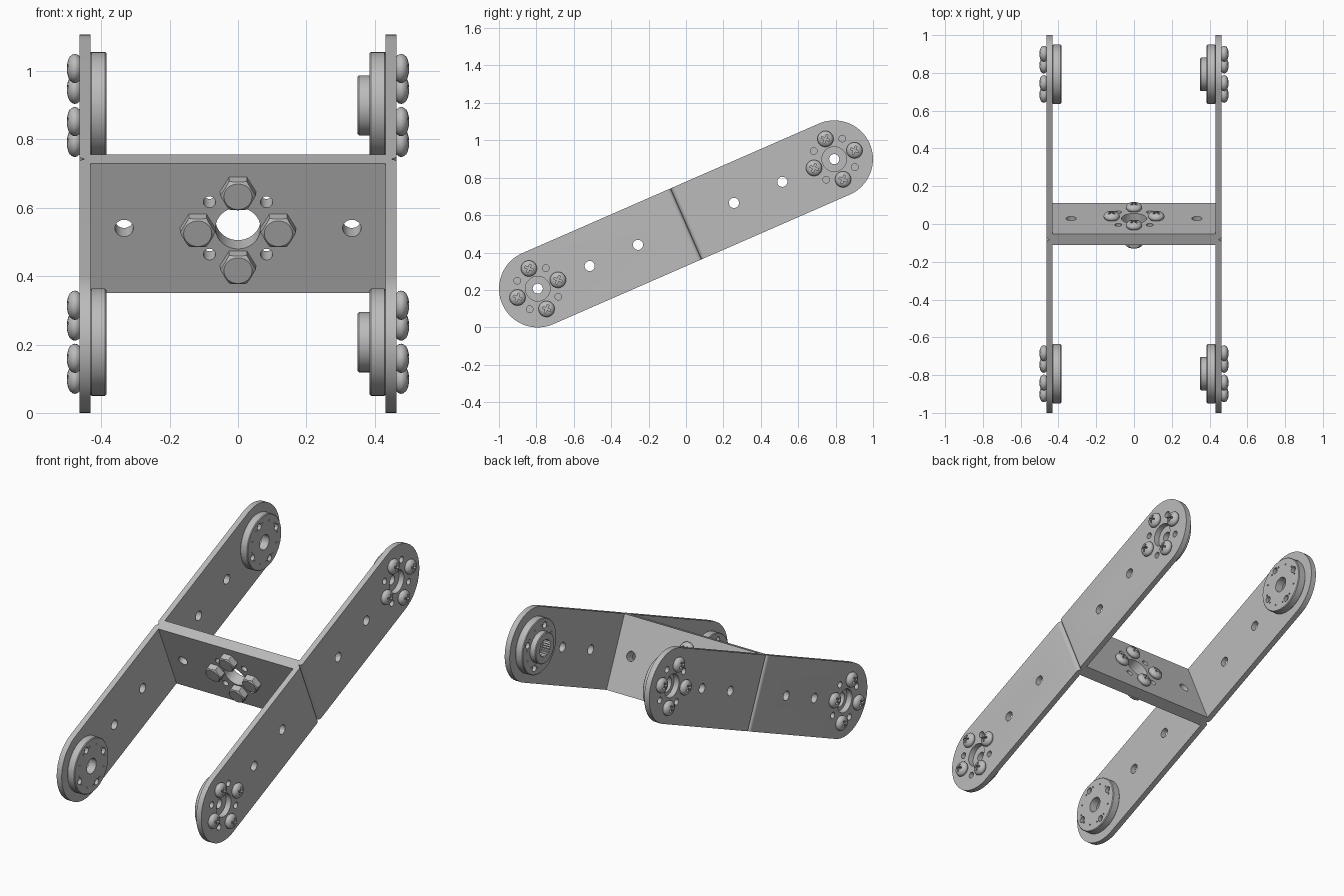
import bpy, bmesh
from math import pi, sin, cos, radians
from mathutils import Matrix, Vector

if "Cube" in bpy.data.objects:
    bpy.data.objects.remove(bpy.data.objects["Cube"], do_unlink=True)

# Local frame: x across, y along the arms, z across the arm width
WIDTH, REACH = 0.207, 0.865
INNER, OUTER, SHEET = 0.432, 0.464, 0.032
RING, BORE, PILOT, HOLE = 0.118, 0.066, 0.018, 0.027
FACE = 0.385
TILT = Matrix.Translation((0, 0, 0.553)) @ Matrix.Rotation(radians(23.6), 4, 'X')

metal = bpy.data.materials.new("brushed_grey")
metal.use_nodes = True
metal.diffuse_color = (0.5, 0.5, 0.5, 1)
metal.node_tree.nodes["Principled BSDF"].inputs["Base Color"].default_value = (0.5, 0.5, 0.5, 1)


def add(name, mesh, matrix=None):
    obj = bpy.data.objects.new(name, mesh)
    bpy.context.collection.objects.link(obj)
    obj.matrix_world = matrix or Matrix()
    return obj


def to_mesh(bm, name):
    bmesh.ops.recalc_face_normals(bm, faces=bm.faces)
    mesh = bpy.data.meshes.new(name)
    bm.to_mesh(mesh)
    bm.free()
    return mesh


def prism(bm, outline, depth):
    """Closed prism from a 3D outline pushed along a vector."""
    face = bm.faces.new([bm.verts.new(p) for p in outline])
    top = bmesh.ops.extrude_face_region(bm, geom=[face])["geom"]
    bmesh.ops.translate(bm, vec=depth, verts=[v for v in top if isinstance(v, bmesh.types.BMVert)])


def rod(bm, axis, at, radius, length, sides=32):
    turn = {'X': Matrix.Rotation(pi / 2, 4, 'Y'), 'Y': Matrix.Rotation(pi / 2, 4, 'X'), 'Z': Matrix()}[axis]
    bmesh.ops.create_cone(bm, cap_ends=True, segments=sides, radius1=radius, radius2=radius,
                          depth=length, matrix=Matrix.Translation(at) @ turn)


def lathe(profile, sides=32):
    bm = bmesh.new()
    verts = [bm.verts.new((r, 0, z)) for r, z in profile]
    edges = [bm.edges.new(pair) for pair in zip(verts, verts[1:])]
    bmesh.ops.spin(bm, geom=verts + edges, axis=(0, 0, 1), cent=(0, 0, 0), angle=2 * pi, steps=sides)
    bmesh.ops.remove_doubles(bm, verts=bm.verts, dist=0.00005)
    return bm


def carve(mesh, tool_bm, operation='DIFFERENCE'):
    """Apply a boolean and return the finished mesh."""
    body, tool = add("body", mesh), add("cutter", to_mesh(tool_bm, "cutter"))
    tool.hide_render = True
    mod = body.modifiers.new("carve", 'BOOLEAN')
    mod.operation, mod.solver, mod.object = operation, 'EXACT', tool
    bpy.context.view_layer.update()
    deps = bpy.context.evaluated_depsgraph_get()
    result = bpy.data.meshes.new_from_object(body.evaluated_get(deps))
    bpy.data.objects.remove(body)
    bpy.data.objects.remove(tool)
    return result


def finish(mesh, name):
    mesh.name = name
    mesh.materials.clear()
    mesh.materials.append(metal)
    mesh.polygons.foreach_set("use_smooth", [True] * len(mesh.polygons))
    mesh.set_sharp_from_angle(angle=radians(32))
    return mesh


def ring(count, offset=0.0):
    return [(RING * cos(offset + i * 2 * pi / count), RING * sin(offset + i * 2 * pi / count))
            for i in range(count)]


# U bracket: bent sheet trimmed to round arm ends
BEND = 0.022
right = [(INNER, SHEET), (INNER, 1.2), (OUTER, 1.2)]
right += [(OUTER - BEND + BEND * cos(a), BEND - BEND * sin(a)) for a in [i * pi / 12 for i in range(7)]]
outline = right + [(-x, y) for x, y in reversed(right)]
bm = bmesh.new()
prism(bm, [(x, y, -0.3) for x, y in outline], Vector((0, 0, 0.6)))
bracket = to_mesh(bm, "bracket")
bm = bmesh.new()
cap = [(-0.6, REACH + WIDTH * cos(a), WIDTH * sin(a)) for a in [-pi / 2 + i * pi / 40 for i in range(41)]]
prism(bm, [(-0.6, -0.1, -WIDTH)] + cap + [(-0.6, -0.1, WIDTH)], Vector((1.2, 0, 0)))
bracket = carve(bracket, bm, 'INTERSECT')

# Bracket holes: arm bores, link holes and the web pattern
bm = bmesh.new()
rod(bm, 'X', (0, REACH, 0), BORE, 1.2, 40)
for y in (0.28, 0.562):
    rod(bm, 'X', (0, y, 0), HOLE, 1.2)
for a, b in ring(4, pi / 4):
    rod(bm, 'X', (0, REACH + a, b), PILOT, 1.2, 20)
    rod(bm, 'Y', (a, 0, b), PILOT, 0.2, 20)
rod(bm, 'Y', (0, 0, 0), BORE, 0.2, 40)
for x in (-0.333, 0.333):
    rod(bm, 'Y', (x, 0, 0), HOLE, 0.2)
bracket = finish(carve(bracket, bm), "bracket")


# Round horn discs, modelled along z with the mounting face at z = 0
def horn(with_hub):
    t, edge, r = INNER - FACE, 0.004, 0.157
    profile = [(0, 0), (r - edge, 0), (r, edge), (r, t - edge), (r - edge, t)]
    if with_hub:
        top = 0.082
        profile += [(0.088, t), (0.088, top - edge), (0.088 - edge, top), (0, top)]
    else:
        top = t
        profile += [(0, t)]
    mesh = to_mesh(lathe(profile, 56), "horn")
    bm = bmesh.new()
    rod(bm, 'Z', (0, 0, 0), HOLE if with_hub else 0.043, 0.3)
    for x, y in ring(4):
        rod(bm, 'Z', (x, y, t), PILOT, 0.04, 20)
    for x, y in ring(12, pi / 12):
        rod(bm, 'Z', (x, y, t), 0.005, 0.02, 8)
    mesh = carve(mesh, bm)
    if with_hub:  # splined socket
        bm = bmesh.new()
        teeth = 48
        star = [((0.045 + 0.006 * (i % 2)) * cos(i * 2 * pi / teeth),
                 (0.045 + 0.006 * (i % 2)) * sin(i * 2 * pi / teeth), top - 0.045) for i in range(teeth)]
        prism(bm, star, Vector((0, 0, 0.1)))
        mesh = carve(mesh, bm)
    return finish(mesh, "hub_horn" if with_hub else "flat_horn")


flat_horn, hub_horn = horn(False), horn(True)

# Rounded screw head with a cross recess
head = to_mesh(lathe([(0, 0), (0.036, 0), (0.041, 0.006), (0.043, 0.013), (0.041, 0.02),
                      (0.035, 0.028), (0.025, 0.033), (0.012, 0.036), (0, 0.037)], 28), "head")
bm = bmesh.new()
w, l = 0.005, 0.023
cross = [(w, w), (w, l), (-w, l), (-w, w), (-l, w), (-l, -w), (-w, -w), (-w, -l), (w, -l), (w, -w), (l, -w), (l, w)]
prism(bm, [(x, y, 0.018) for x, y in cross], Vector((0, 0, 0.05)))
bmesh.ops.rotate(bm, verts=bm.verts, cent=(0, 0, 0), matrix=Matrix.Rotation(pi / 4, 3, 'Z'))
screw = finish(carve(head, bm), "screw_head")

# Hexagonal bolt head with turned-down corners
bm = bmesh.new()
rod(bm, 'Z', (0, 0, 0.02), 0.052, 0.04, 6)
hexagon = to_mesh(bm, "hexagon")
hexagon = finish(carve(hexagon, lathe([(0, -0.01), (0.06, -0.01), (0.06, 0.026), (0.045, 0.036),
                                       (0.04, 0.041), (0, 0.041)], 36), 'INTERSECT'), "hex_head")

# Assemble both halves back to back
to_left = Matrix.Rotation(pi / 2, 4, 'Y')
to_right = Matrix.Rotation(-pi / 2, 4, 'Y')
for half, turn in (("upper", 0), ("lower", pi)):
    frame = TILT @ Matrix.Rotation(turn, 4, 'X')
    add(half + "_bracket", bracket, frame)
    add(half + "_left_hub_horn", hub_horn, frame @ Matrix.Translation((INNER, REACH, 0)) @ to_right)
    add(half + "_right_flat_horn", flat_horn, frame @ Matrix.Translation((-INNER, REACH, 0)) @ to_left)
    for side, sign, aim in (("left", 1, to_left), ("right", -1, to_right)):
        for i, (a, b) in enumerate(ring(4)):
            spot = Matrix.Translation((sign * OUTER, REACH + a, b))
            add(f"{half}_{side}_screw_{i + 1}", screw, frame @ spot @ aim)

# Bolts clamping the two webs: screw heads behind, hex heads in front
for i, (a, b) in enumerate(ring(4)):
    add(f"web_screw_{i + 1}", screw, TILT @ Matrix.Translation((a, SHEET, b)) @ Matrix.Rotation(-pi / 2, 4, 'X'))
    add(f"web_hex_head_{i + 1}", hexagon, TILT @ Matrix.Translation((a, -SHEET, b)) @ Matrix.Rotation(pi / 2, 4, 'X')
        @ Matrix.Rotation(0 if hexagon.vertices[0].co.x else pi / 6, 4, 'Z'))
